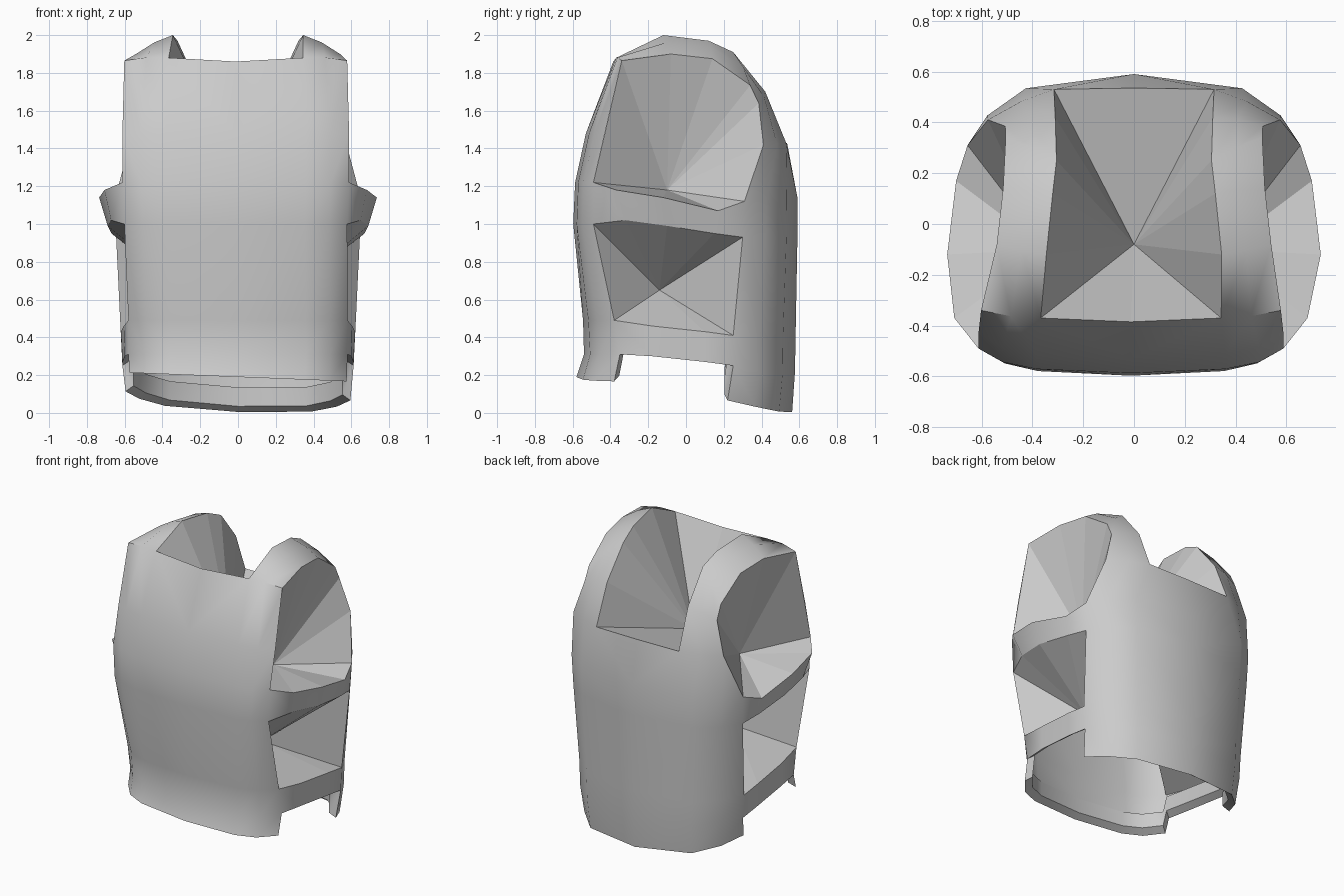
import bpy, bmesh
from mathutils import Vector

if "Cube" in bpy.data.objects:
    bpy.data.objects.remove(bpy.data.objects["Cube"])

# ---------- profile data for the right half (x >= 0) ----------
# shoulder strap stations, front to back: inner edge, outer edge
strap_in = [(.355, -.37, 1.88), (.345, -.12, 2.0), (.32, .12, 1.97),
            (.305, .25, 1.91), (.31, .42, 1.70), (.315, .53, 1.43)]
strap_out = [(.59, -.34, 1.865), (.54, -.08, 1.90), (.515, .14, 1.875),
             (.505, .34, 1.735), (.507, .385, 1.64), (.575, .41, 1.42)]
# panel rows: centre z, edge z, centre y, edge y, half width
front_rows = [(.19, .19, -.58, -.38, .575), (.31, .31, -.54, -.35, .58),
              (.49, .49, -.545, -.38, .58), (1.0, 1.0, -.597, -.49, .59),
              (1.22, 1.22, -.587, -.49, .6), (1.48, 1.48, -.53, -.43, .6)]
back_rows = [(.005, .09, .562, .22, .595), (.22, .25, .577, .25, .612),
             (.4, .41, .58, .25, .62), (.93, .93, .59, .30, .645),
             (1.14, 1.12, .59, .31, .655)]
# side straps: top edge and bottom edge, front to back
upper_top = [(.6, -.49, 1.22), (.695, -.37, 1.18), (.735, -.12, 1.14),
             (.70, .17, 1.07), (.655, .31, 1.12)]
upper_low = [(.59, -.49, 1.0), (.66, -.32, 1.02), (.69, -.1, .99),
             (.67, .15, .95), (.645, .30, .93)]
lower_top = [(.58, -.38, .49), (.605, -.18, .46), (.62, .1, .43), (.62, .25, .41)]
lower_low = [(.58, -.35, .31), (.60, -.18, .30), (.612, .1, .27), (.612, .25, .25)]


def panel(rows, xs, blend):
    """Turn compact rows into a grid of points across the half panel."""
    return [[(w * f, yc + (ye - yc) * b, zc + (ze - zc) * b)
             for f, b in zip(xs, blend)] for zc, ze, yc, ye, w in rows]


def add_grid(bm, rows):
    verts = [[bm.verts.new(p) for p in row] for row in rows]
    for r0, r1 in zip(verts, verts[1:]):
        for i in range(len(r0) - 1):
            bm.faces.new((r0[i], r0[i + 1], r1[i + 1], r1[i]))


def skew(bm):
    """Slight hand-made asymmetry: front leans left, hem tilts."""
    for v in bm.verts:
        if v.co.y < -.3 and v.co.z > .9:
            v.co.x -= .012
        if v.co.z < .24:
            v.co.z = max(0, v.co.z - .04 * v.co.x)


def finish(bm, name, smooth):
    mesh = bpy.data.meshes.new(name)
    bm.to_mesh(mesh)
    bm.free()
    for p in mesh.polygons:
        p.use_smooth = smooth
    ob = bpy.data.objects.new(name, mesh)
    bpy.context.collection.objects.link(ob)
    return ob


def fan(name, loop, apex, out):
    """Close an opening with a faceted fan sunk to one point."""
    bm = bmesh.new()
    c = bm.verts.new(apex)
    vs = [bm.verts.new(p) for p in loop]
    skew(bm)
    faces = [bm.faces.new((c, vs[i], vs[(i + 1) % len(vs)])) for i in range(len(vs))]
    bm.normal_update()
    if sum(f.normal.dot(Vector(out)) * f.calc_area() for f in faces) < 0:
        bmesh.ops.reverse_faces(bm, faces=faces)
    return finish(bm, name, False)


def flip(points):
    return [(-x, y, z) for x, y, z in points]


# ---------- shell: front, back, shoulder and side straps ----------
straps = []
for a, b in zip(strap_in, strap_out):
    mid = (Vector(a) + Vector(b)) / 2
    away = Vector((0, mid.y, mid.z - 1.45)).normalized()
    straps.append([a, tuple(mid + away * .012), b])

front = panel(front_rows, (0, .62, .84, 1), (0, .17, .45, 1))
front.append([(0, -.385, 1.86)] + straps[0])
back = panel(back_rows, (0, .65, .88, 1), (0, .2, .58, 1))
back.append([(0, .535, 1.43)] + straps[-1])

bm = bmesh.new()
for rows in (front, back, straps, [upper_top, upper_low], [lower_top, lower_low]):
    add_grid(bm, rows)
bmesh.ops.remove_doubles(bm, verts=bm.verts, dist=.003)
# mirror the half and weld the centre line
geom = bm.verts[:] + bm.edges[:] + bm.faces[:]
bmesh.ops.mirror(bm, geom=geom, axis='X', merge_dist=.001)
bmesh.ops.remove_doubles(bm, verts=bm.verts, dist=.001)
skew(bm)

# turned-in hem along the lower opening: a slanted rim, then a short inner lip
hem = [e for e in bm.edges if e.is_boundary and all(v.co.z < .35 for v in e.verts)]
for shrink, rise in ((.93, .03), (1, .1)):
    new = bmesh.ops.extrude_edge_only(bm, edges=hem)["geom"]
    for v in new:
        if isinstance(v, bmesh.types.BMVert):
            v.co = (v.co.x * shrink, v.co.y * shrink, v.co.z + rise)
    hem = [e for e in new if isinstance(e, bmesh.types.BMEdge)]

bmesh.ops.recalc_face_normals(bm, faces=bm.faces)
bm.normal_update()
if sum(f.normal.dot(f.calc_center_median() - Vector((0, 0, 1))) * f.calc_area()
       for f in bm.faces) < 0:
    bmesh.ops.reverse_faces(bm, faces=bm.faces)
shell = finish(bm, "vest_shell", True)
bpy.context.view_layer.objects.active = shell
shell.select_set(True)
bpy.ops.object.shade_smooth_by_angle(angle=.9)

# ---------- sunken closures of the openings ----------
neck = [(0, -.385, 1.86)] + strap_in + [(0, .535, 1.43)] + flip(strap_in)[::-1]
fan("neck_closure", neck, (0, -.08, 1.27), (0, 0, 1))
arm = strap_out + upper_top[::-1]
side = upper_low + lower_top[::-1]
for label, s, f in (("right", 1, list), ("left", -1, flip)):
    fan(label + "_arm_closure", f(arm), (.34 * s, -.1, 1.18), (s, 0, 0))
    fan(label + "_side_closure", f(side), (.28 * s, -.14, .65), (s, 0, 0))
